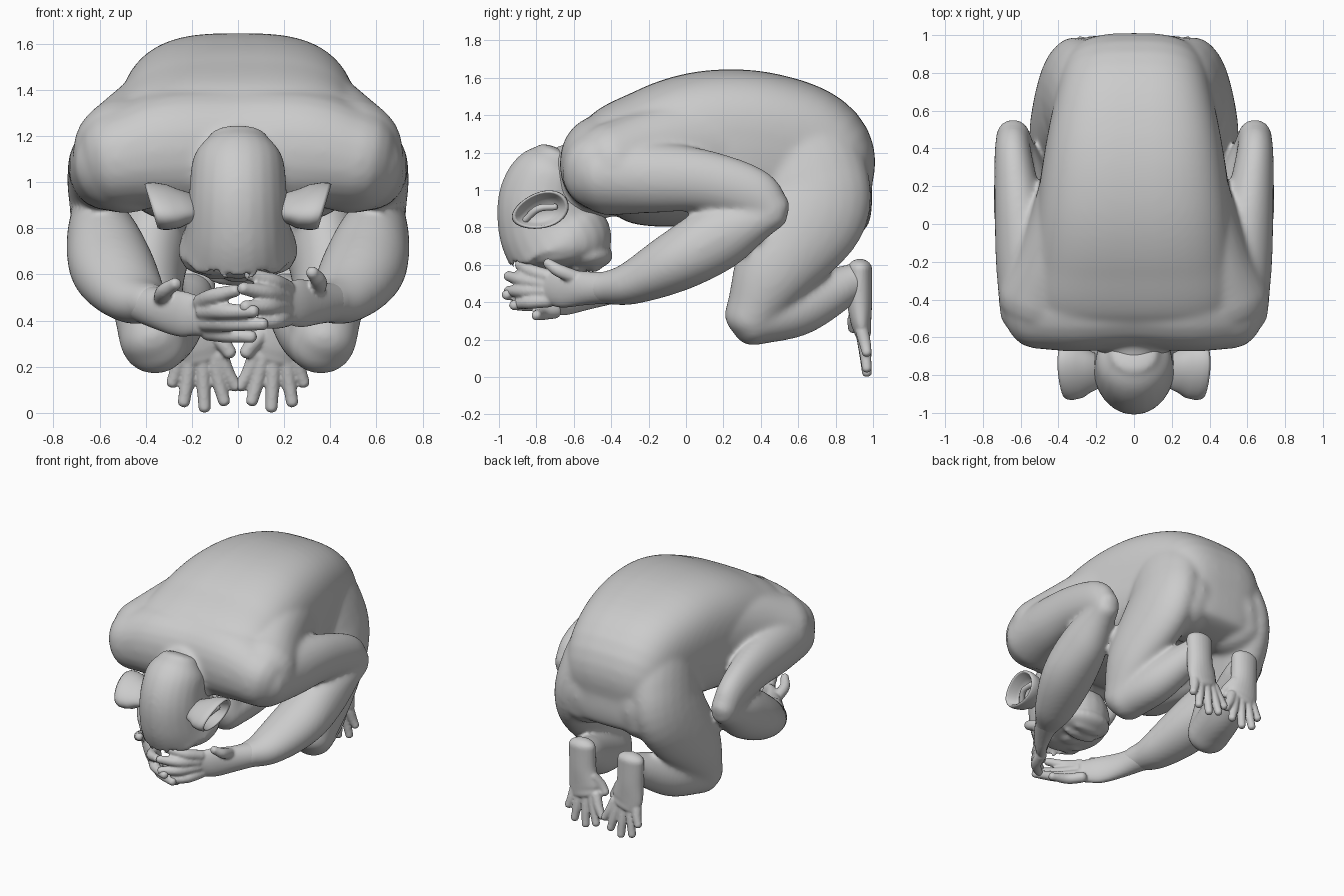
import bpy, bmesh
from math import sin, cos, pi, radians
from mathutils import Vector, Matrix


def sgnpow(v, p):
    return (abs(v) ** p) * (1 if v >= 0 else -1)


def loft(bm, pts, s=1, side=(1, 0, 0), n=24, sub=6, p=1.0, cap=0.8):
    """Smooth closed tube through (x, y, z, radius_side, radius_other)."""
    P = [Vector((q[0] * s,) + tuple(q[1:])) for q in pts]
    P = [P[0] * 2 - P[1]] + P + [P[-1] * 2 - P[-2]]
    for k in (0, -1):
        P[k][3:] = P[1 if k == 0 else -2][3:]
    path = []
    for i in range(1, len(P) - 2):
        a, b, c, d = P[i - 1:i + 3]
        for j in range(sub + (i == len(P) - 3)):
            t = j / sub
            path.append((b * 2 + (c - a) * t + (a * 2 - b * 5 + c * 4 - d) * t * t
                         + (b * 3 - a - c * 3 + d) * t ** 3) * 0.5)
    rings = []
    for i, q in enumerate(path):
        a, b = path[max(i - 1, 0)], path[min(i + 1, len(path) - 1)]
        t = (Vector(b[:3]) - Vector(a[:3])).normalized()
        rings.append((Vector(q[:3]), t, q[3], q[4]))

    # rounded ends
    def dome(r, d):
        c, t, u, v = r
        return [(c + t * d * cap * min(u, v) * sin(w), t, u * cos(w), v * cos(w))
                for w in (0.35, 0.7, 1.05, 1.4)]
    rings = dome(rings[0], -1)[::-1] + rings + dome(rings[-1], 1)
    loops = []
    for c, t, ru, rv in rings:
        u = Vector(side)
        u = (u - t * u.dot(t)).normalized()
        v = t.cross(u)
        loops.append([bm.verts.new(c + u * ru * sgnpow(cos(2 * pi * k / n), p)
                                   + v * rv * sgnpow(sin(2 * pi * k / n), p)) for k in range(n)])
    for A, B in zip(loops, loops[1:]):
        for k in range(n):
            bm.faces.new((A[k], A[(k + 1) % n], B[(k + 1) % n], B[k]))
    bm.faces.new(loops[0][::-1])
    bm.faces.new(loops[-1])


def ball(bm, c, r):
    m = Matrix.Translation(c) @ Matrix.Diagonal((*r, 1))
    bmesh.ops.create_uvsphere(bm, u_segments=24, v_segments=16, radius=1, matrix=m)


def finish(bm, name, voxel=0, smooth=0):
    bmesh.ops.recalc_face_normals(bm, faces=bm.faces)
    for f in bm.faces:
        f.smooth = True
    me = bpy.data.meshes.new(name)
    bm.to_mesh(me)
    bm.free()
    ob = bpy.data.objects.new(name, me)
    bpy.context.collection.objects.link(ob)
    if voxel:
        m = ob.modifiers.new("blend", 'REMESH')
        m.mode, m.voxel_size, m.use_smooth_shade = 'VOXEL', voxel, True
        m = ob.modifiers.new("soften", 'SMOOTH')
        m.factor, m.iterations = 0.5, smooth
    return ob


# ---- body: torso and limbs blended into one skin
bm = bmesh.new()
loft(bm, [(0, -.57, 1.09, .46, .13), (0, -.42, 1.14, .54, .29), (0, -.2, 1.17, .54, .37),
          (0, .1, 1.22, .515, .415), (0, .4, 1.22, .47, .41), (0, .65, 1.11, .41, .40),
          (0, .76, .92, .36, .25), (0, .78, .80, .34, .20)], n=48, p=.68, cap=.3)
# shoulder girdle across the upper back
loft(bm, [(-.52, -.40, 1.10, .26, .22), (-.3, -.41, 1.14, .265, .26), (0, -.40, 1.14, .26, .27),
          (.3, -.41, 1.14, .265, .26), (.52, -.40, 1.10, .26, .22)], side=(0, 1, 0), p=.9)
loft(bm, [(0, -.42, 1.08, .24, .22), (0, -.7, 1.0, .18, .22)])  # neck
for s in (1, -1):
    # shoulder blade
    loft(bm, [(.49, -.40, 1.13, .23, .23), (.43, -.15, 1.20, .18, .24), (.36, .2, 1.25, .14, .26)], s)
    # upper arm, forearm
    loft(bm, [(.48, -.42, 1.08, .24, .215), (.56, -.2, 1.07, .175, .195), (.61, .1, 1.05, .13, .165),
              (.64, .36, .98, .10, .14), (.64, .47, .89, .09, .10)], s)
    loft(bm, [(.64, .47, .88, .09, .09), (.59, .2, .76, .155, .175), (.54, -.05, .62, .185, .165),
              (.45, -.3, .5, .145, .115), (.38, -.46, .475, .09, .085)], s)
    # buttock, hip and thigh, shin
    loft(bm, [(.20, .66, 1.17, .20, .25), (.20, .77, .98, .21, .225), (.24, .78, .85, .18, .20)], s)
    loft(bm, [(.23, .60, 1.22, .20, .30), (.28, .66, 1.04, .20, .32), (.34, .66, .86, .18, .30),
              (.395, .47, .57, .16, .22), (.37, .345, .315, .145, .145)], s)
    loft(bm, [(.365, .345, .30, .145, .135), (.30, .6, .37, .14, .15), (.22, .83, .48, .11, .115),
              (.20, .91, .52, .095, .095)], s)
finish(bm, "body", .014, 22)

# ---- head, face looking down
bm = bmesh.new()
loft(bm, [(0, -.68, 1.19, .13, .12), (0, -.72, 1.10, .195, .20), (0, -.76, .95, .212, .245),
          (0, -.73, .8, .228, .275), (0, -.67, .70, .26, .285), (0, -.66, .645, .24, .23)], cap=.25)
ball(bm, (0, -.54, .65), (.2, .15, .08))       # muzzle
ball(bm, (0, -.68, .595), (.07, .06, .03))     # nose
ball(bm, (0, -.58, .58), (.13, .04, .03))      # upper lip
ball(bm, (0, -.495, .59), (.12, .04, .03))     # lower lip
for s in (1, -1):
    ball(bm, (s * .1, -.83, .64), (.1, .05, .045))   # brow
    ball(bm, (s * .1, -.76, .605), (.045, .04, .03))  # eye
finish(bm, "head", .013, 10)

# ---- feet with spread toes and an opposed big toe
for s, name in ((1, "right_side_foot"), (-1, "left_side_foot")):
    bm = bmesh.new()
    loft(bm, [(.2, .93, .58, .10, .065), (.195, .928, .42, .10, .068), (.18, .935, .30, .115, .056),
              (.165, .945, .24, .105, .045)], s)
    for x0, x1, z1 in ((.25, .285, .13), (.205, .235, .045), (.155, .145, .022), (.11, .06, .05),
                       (.08, .01, .115)):
        loft(bm, [(x0, .94, .25, .038, .036), ((x0 + x1) / 2, .957, z1 * .5 + .115, .031, .032),
                  (x1, .967, z1, .027, .027)], s, n=12)
    loft(bm, [(.12, .93, .37, .045, .04), (.07, .90, .31, .037, .037), (.035, .895, .26, .03, .03)], s, n=12)
    finish(bm, name, .008, 3)


# ---- hands: cupped and overlapping below the face
def hand(name, palm, thumb, fingers):
    bm = bmesh.new()
    loft(bm, palm, side=(0, 0, 1))
    for f in [thumb] + fingers:
        a, c = Vector(f[0]), Vector(f[1])
        b = (a + c) / 2 + Vector((.02 if palm[0][0] > 0 else -.02, -.02, 0))
        loft(bm, [(*a, .038, .038), (*b, .036, .036), (*c, .028, .028)], side=(0, 0, 1), n=12)
    finish(bm, name, .009, 4)


hand("right_side_hand",
     [(.42, -.38, .48, .085, .095), (.35, -.53, .475, .09, .07), (.27, -.66, .475, .105, .05),
      (.2, -.74, .48, .09, .04)],
     ((.34, -.58, .53), (.32, -.74, .61)),
     [((.21, -.74, .54), (.05, -.89, .60)), ((.2, -.76, .50), (.02, -.95, .54)),
      ((.2, -.76, .46), (.03, -.95, .46)), ((.21, -.73, .41), (.09, -.90, .39))])
hand("left_side_hand",
     [(-.42, -.38, .48, .085, .095), (-.34, -.53, .45, .09, .07), (-.25, -.65, .43, .10, .05),
      (-.16, -.73, .42, .085, .04)],
     ((-.33, -.58, .49), (-.27, -.77, .56)),
     [((-.16, -.75, .48), (-.01, -.93, .53)), ((-.15, -.77, .44), (.07, -.96, .44)),
      ((-.14, -.75, .39), (.11, -.92, .385)), ((-.13, -.70, .35), (.06, -.80, .33))])

# ---- ears: oval cups standing out from the head
profile = [(0, .15), (.6, .19), (.75, .24), (.93, .28), (1.01, .33), (1, .36), (.94, .375),
           (.86, .365), (.74, .31), (.5, .28), (0, .27)]
for s, name in ((1, "right_side_ear"), (-1, "left_side_ear")):
    bm = bmesh.new()
    tilt = Matrix.Rotation(radians(17), 3, 'X')
    loops = []
    for r, x in profile:
        ring = []
        for k in range(32):
            c, d = cos(k * pi / 16), sin(k * pi / 16)
            v = tilt @ Vector((x, .155 * r * c, (.095 + .015 * c) * r * d))
            v.x = (v.x + .3 * v.z) * s          # upper rim flares outward
            ring.append(bm.verts.new(v + Vector((0, -.78, .89))))
        loops.append(ring)
    for A, B in zip(loops, loops[1:]):
        for k in range(32):
            bm.faces.new((A[k], A[(k + 1) % 32], B[(k + 1) % 32], B[k]))
    bmesh.ops.remove_doubles(bm, verts=bm.verts, dist=1e-5)
    # inner fold
    loft(bm, [(.28, -.86, .84, .018, .018), (.32, -.79, .90, .02, .02), (.325, -.70, .91, .018, .018)],
         s, n=10)
    finish(bm, name)
